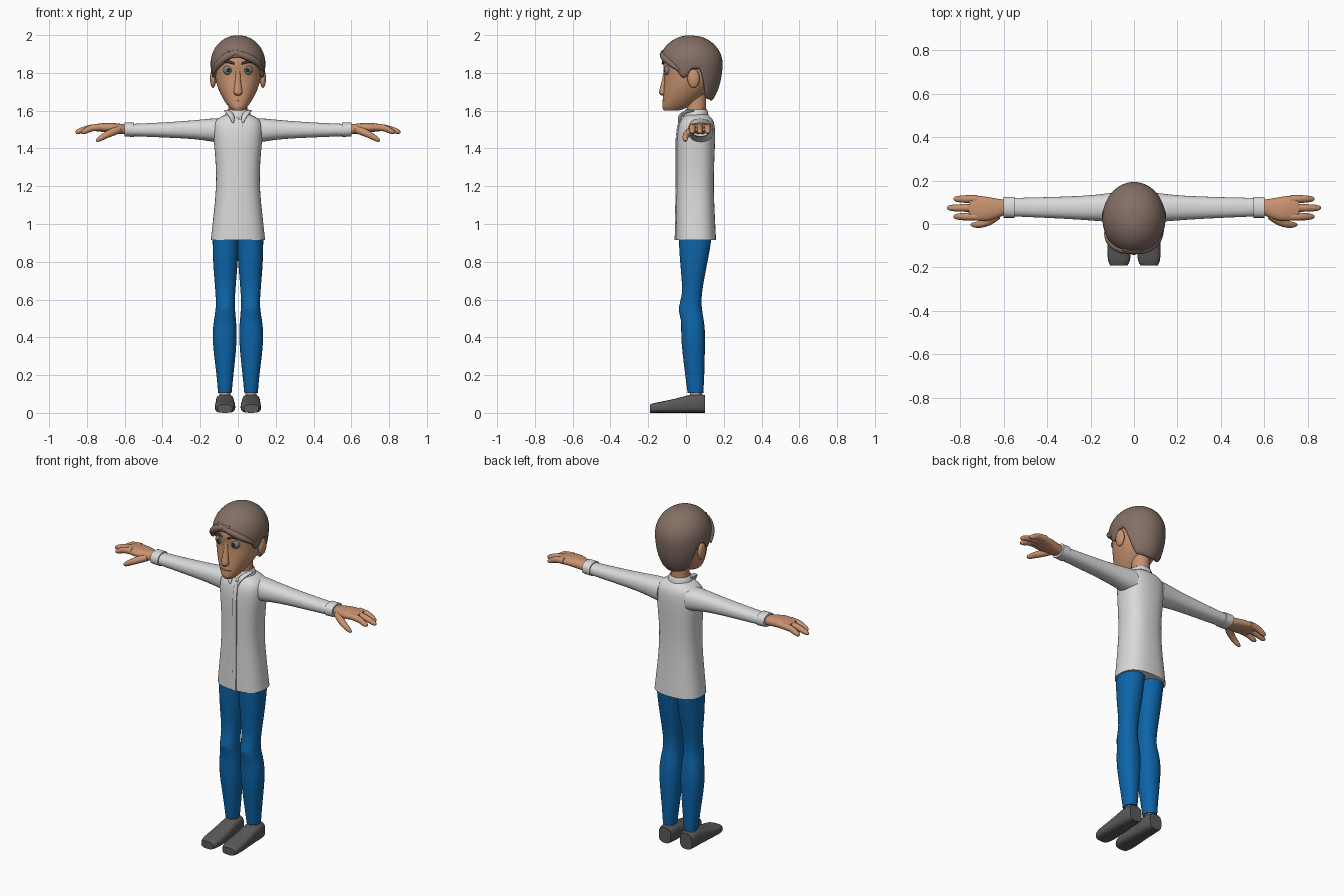
import bpy
import bmesh
import math
from mathutils import Vector

UNIT = 0.01  # all part sizes below are given in hundredths

default_cube = bpy.data.objects.get("Cube")
if default_cube:
    bpy.data.objects.remove(default_cube, do_unlink=True)


def make_material(name, red, green, blue):
    material = bpy.data.materials.new(name)
    material.use_nodes = True
    colour = (red, green, blue, 1)
    material.diffuse_color = colour
    material.node_tree.nodes["Principled BSDF"].inputs["Base Color"].default_value = colour
    return material


skin = make_material("skin", .58, .29, .16)
lip = make_material("lip_line", .36, .16, .09)
hair_brown = make_material("hair_brown", .23, .16, .13)
brow_dark = make_material("brow_dark", .06, .045, .04)
shirt_white = make_material("shirt_white", .7, .7, .7)
trouser_blue = make_material("trouser_blue", .004, .13, .4)
shoe_grey = make_material("shoe_grey", .1, .1, .1)
eye_grey = make_material("eye_grey", .22, .22, .22)
pupil_dark = make_material("pupil_dark", .03, .03, .03)


def finish(name, bm, material, mirror=False, subdivide=1, thickness=0):
    """Turn a bmesh into a smooth object with its modifiers."""
    bmesh.ops.recalc_face_normals(bm, faces=bm.faces)
    mesh = bpy.data.meshes.new(name)
    bm.to_mesh(mesh)
    bm.free()
    mesh.materials.append(material)
    obj = bpy.data.objects.new(name, mesh)
    bpy.context.collection.objects.link(obj)
    if mirror:
        obj.modifiers.new("Mirror", "MIRROR")
    if thickness:
        shell = obj.modifiers.new("Solidify", "SOLIDIFY")
        shell.thickness = thickness * UNIT
        shell.offset = -1
    if subdivide:
        smooth = obj.modifiers.new("Subdivision", "SUBSURF")
        smooth.levels = smooth.render_levels = subdivide
    bpy.ops.object.select_all(action="DESELECT")
    obj.select_set(True)
    bpy.context.view_layer.objects.active = obj
    bpy.ops.object.shade_smooth_by_angle(angle=math.radians(40))
    return obj


def skin_rings(bm, rings, closed_ends=True):
    """Bridge rings of vertices; creased caps keep the ends crisp."""
    crease = bm.edges.layers.float.new("crease_edge")
    loops = [[bm.verts.new(Vector(p) * UNIT) for p in ring] for ring in rings]
    for low, high in zip(loops, loops[1:]):
        for i in range(len(low)):
            j = (i + 1) % len(low)
            bm.faces.new((low[i], low[j], high[j], high[i]))
    if closed_ends:
        for cap in (loops[0], loops[-1]):
            for edge in bm.faces.new(cap).edges:
                edge[crease] = 1


def loft(name, axis, rows, material, power=2, sides=20, closed=True, **options):
    """Loft rounded sections; a row is position, then min/max on the other axes."""
    rings = []
    for pos, a0, a1, b0, b1 in rows:
        ring = []
        for i in range(sides):
            turn = math.tau * (i + .5) / sides
            c, s = math.cos(turn), math.sin(turn)
            a = (a0 + a1) / 2 + (a1 - a0) / 2 * math.copysign(abs(c) ** (2 / power), c)
            b = (b0 + b1) / 2 + (b1 - b0) / 2 * math.copysign(abs(s) ** (2 / power), s)
            point = [a, b]
            point.insert("xyz".index(axis), pos)
            ring.append(point)
        rings.append(ring)
    bm = bmesh.new()
    skin_rings(bm, rings, closed)
    return finish(name, bm, material, **options)


def tube(name, path, radii, material, flat=1, sides=10, **options):
    """Tapered tube through a few points, flattened vertically by flat."""
    path = [Vector(p) for p in path]
    rings = []
    for i, p in enumerate(path):
        along = (path[min(i + 1, len(path) - 1)] - path[max(i - 1, 0)]).normalized()
        side = along.cross(Vector((0, 0, 1))).normalized()
        up = side.cross(along)
        turns = [math.tau * k / sides for k in range(sides)]
        rings.append([p + radii[i] * (side * math.cos(t) + up * flat * math.sin(t)) for t in turns])
    bm = bmesh.new()
    skin_rings(bm, rings)
    return finish(name, bm, material, **options)


def ball(name, centre, size, material, mirror=False):
    bm = bmesh.new()
    bmesh.ops.create_uvsphere(bm, u_segments=20, v_segments=12, radius=UNIT)
    bmesh.ops.scale(bm, vec=size, verts=bm.verts)
    bmesh.ops.translate(bm, vec=Vector(centre) * UNIT, verts=bm.verts)
    return finish(name, bm, material, mirror, subdivide=0)


# Shirt body
shirt_rows = [(91.5, -14.5, 14.5, -5.5, 16), (105, -13, 13, -5.3, 15.3), (120, -11.4, 11.4, -5, 14.6),
              (133, -11.8, 11.8, -5, 15), (145, -13, 13, -5, 15.6), (152, -13.5, 13.5, -4.2, 15.4),
              (155.5, -12, 12, -2.5, 14.5), (158, -6.5, 6.5, 0, 11.5)]
loft("shirt_body", "z", shirt_rows, shirt_white, power=2.5, sides=24)

# Button strip running down the front of the shirt
strip_rows = [(z, 0, 2.6, front - .5, front + .4) for z, _, _, front, _ in shirt_rows[:-1]]
loft("button_strip", "z", strip_rows, shirt_white, power=8, sides=8, subdivide=0)

# Collar band and the two folded collar points
loft("collar_band", "z", [(155, -7.5, 7.5, -2, 12.5), (158, -7, 7, -1.5, 12), (161, -5.8, 5.8, -.5, 11.3)],
     shirt_white, closed=False, thickness=.8)
tube("collar_point", [(6.5, 4, 160), (5, -1, 159.5), (3, -3.2, 157), (2.6, -4, 153.5)],
     [1, 2, 2, .5], shirt_white, flat=.5, mirror=True)

# Sleeves and cuffs
loft("sleeve", "x", [(9, 1, 14.5, 143, 156), (14, 1, 14, 143.5, 156), (22, 1.8, 13, 145, 155),
                     (40, 2.8, 12.4, 145.8, 153.7), (57, 3.5, 12, 146.5, 153)],
     shirt_white, power=2.3, mirror=True)
loft("cuff", "x", [(55, 2.8, 12.6, 146, 153.8), (60, 2.8, 12.6, 146.3, 153.8)],
     shirt_white, power=2.3, mirror=True)

# Hands: palm, three fingers and a thumb
loft("palm", "x", [(58, 5, 11, 147.5, 152.5), (62, 3, 11.5, 147.5, 153), (67, 1, 12.5, 148.3, 153.8),
                   (72, 1.4, 13.2, 148.7, 153.5), (76, 2, 13, 149.2, 152.8)],
     skin, power=2.4, mirror=True)
for finger, y, tip in (("front", 3.4, 83), ("middle", 7.4, 86), ("back", 11.5, 83)):
    tube(finger + "_finger", [(72, y, 151.3), (78, y, 151), (tip - 3, y, 149.5), (tip - .6, y, 148.6),
                              (tip, y, 148.4)], [2, 1.9, 1.7, 1.3, .5], skin, mirror=True)
tube("thumb", [(63, 4, 150), (67, 1, 148.5), (71, -.4, 146.5), (74, -.4, 144.5), (75, -.3, 143.9)],
     [2.2, 2.2, 1.7, 1.4, .5], skin, mirror=True)

# Trouser legs and hips
loft("trouser_leg", "z", [(10.5, 3.3, 10.6, .8, 9.2), (20, 2.4, 11.3, -.5, 9.8), (32, 1, 13, -2, 10),
                          (42, .4, 13.7, -2.8, 10.4), (50, 1, 12.7, -2.4, 9.4), (55, 1.6, 11.7, -4.9, 8.4),
                          (62, 1.6, 11.7, -1.5, 8), (75, .4, 13, -2.8, 10.5), (86, -.4, 13.5, -3.7, 12.7),
                          (95, -.4, 13.5, -4, 14)],
     trouser_blue, power=2.2, mirror=True)

# Ankles and shoes
loft("ankle", "z", [(6, 4, 9.8, 2, 8.6), (13, 4, 9.8, 2, 8.4)], skin, mirror=True)
loft("shoe", "y", [(-19, 3, 11, 0, 4.4), (-17.5, 1.8, 12, 0, 5.2), (-13, 1.2, 12.4, 0, 6),
                   (-5, 1.6, 12, 0, 7.6), (2, 2, 11.8, 0, 9.8), (7, 2, 11.8, 0, 10.2), (10, 3, 11, 0, 9.4)],
     shoe_grey, power=3, mirror=True)

# Neck, face and ears
loft("neck", "z", [(152, -5.5, 5.5, 0, 11), (160, -5, 5, .5, 10.5), (172, -5, 5, 0, 11)], skin)
loft("head", "z", [(160, -2.8, 2.8, -11.6, -4), (161.5, -4.6, 4.6, -12.8, 1), (165, -7.3, 7.3, -12.4, 6),
                   (170, -10, 10, -12.1, 11.5), (175, -11.8, 11.8, -11.6, 15), (180, -12.4, 12.4, -11.4, 16.5),
                   (184, -12.5, 12.5, -12.3, 17), (189, -12, 12, -11.8, 16), (195, -8, 8, -7, 12)],
     skin, power=2.2, sides=24, subdivide=2)
ball("ear", (13.2, 4, 177), (1.6, 3.2, 5), skin, mirror=True)

# Nose and mouth
loft("nose", "z", [(168, -1.2, 1.2, -13.2, -10), (169, -2.6, 2.6, -14.6, -10), (171, -2.3, 2.3, -14.3, -10),
                   (176, -1.4, 1.4, -12.6, -10), (182, -1.2, 1.2, -11.8, -10)], skin, sides=12)
loft("mouth", "x", [(-3.4, -12, -11.2, 165.3, 165.7), (0, -12.9, -11.8, 165.1, 165.8),
                    (3.4, -12, -11.2, 165.3, 165.7)], lip, sides=8)

# Eyes and eyebrows
ball("eyeball", (5.1, -9.5, 181.5), (2.7, 2.2, 2.7), eye_grey, mirror=True)
ball("pupil", (5.1, -11.5, 181.5), (1.1, .4, 1.1), pupil_dark, mirror=True)
tube("eyebrow", [(1.9, -12.4, 184.8), (5, -12, 186.2), (8, -10.6, 186), (10, -8.8, 184.8)],
     [.5, .9, .8, .3], brow_dark, mirror=True)

# Hair cap: a dome whose lower edge follows the hairline around the head
hairline = [(0, 188.5), (30, 187.5), (55, 184), (72, 177), (82, 177), (90, 182), (108, 182),
            (118, 174), (130, 166), (180, 164.5)]


def hairline_height(degrees):
    for (a, low), (b, high) in zip(hairline, hairline[1:]):
        if degrees <= b:
            return low + (high - low) * (degrees - a) / (b - a)
    return hairline[-1][1]


def hair_point(degrees, share):
    """Point on the dome, share running from the crown to the hairline."""
    edge = hairline_height(abs(degrees))
    drop = (edge - 185) / (15 if edge > 185 else 27)
    tilt = math.pi / 2 + (math.asin(drop) - math.pi / 2) * share
    reach, rise = math.cos(tilt), math.sin(tilt)
    turn = math.radians(degrees)
    return (14.6 * reach * math.sin(turn), 2.6 - 16.9 * reach * math.cos(turn),
            185 + rise * (15 if rise > 0 else 27))


bm = bmesh.new()
skin_rings(bm, [[hair_point(d, step / 12) for d in range(-180, 180, 6)] for step in range(1, 13)], False)
crown = min((e for e in bm.edges if e.is_boundary), key=lambda e: -e.verts[0].co.z)
bmesh.ops.holes_fill(bm, edges=[e for e in bm.edges if e.is_boundary and e.verts[0].co.z > crown.verts[0].co.z - UNIT])
finish("hair_cap", bm, hair_brown, thickness=2)

# Swept fringe locks
tube("fringe_right", [(3, -11.8, 191.5), (-3, -12.4, 190.3), (-8, -11, 187.5), (-12, -7.5, 183), (-13.4, -4, 179)],
     [.8, 2, 2.4, 1.9, .4], hair_brown)
tube("fringe_left", [(-5, -11.6, 191.5), (1, -12.7, 190), (7, -11.3, 187.8), (11.6, -7.5, 184.5), (13.4, -3, 181)],
     [.8, 1.9, 2.2, 1.8, .4], hair_brown)
